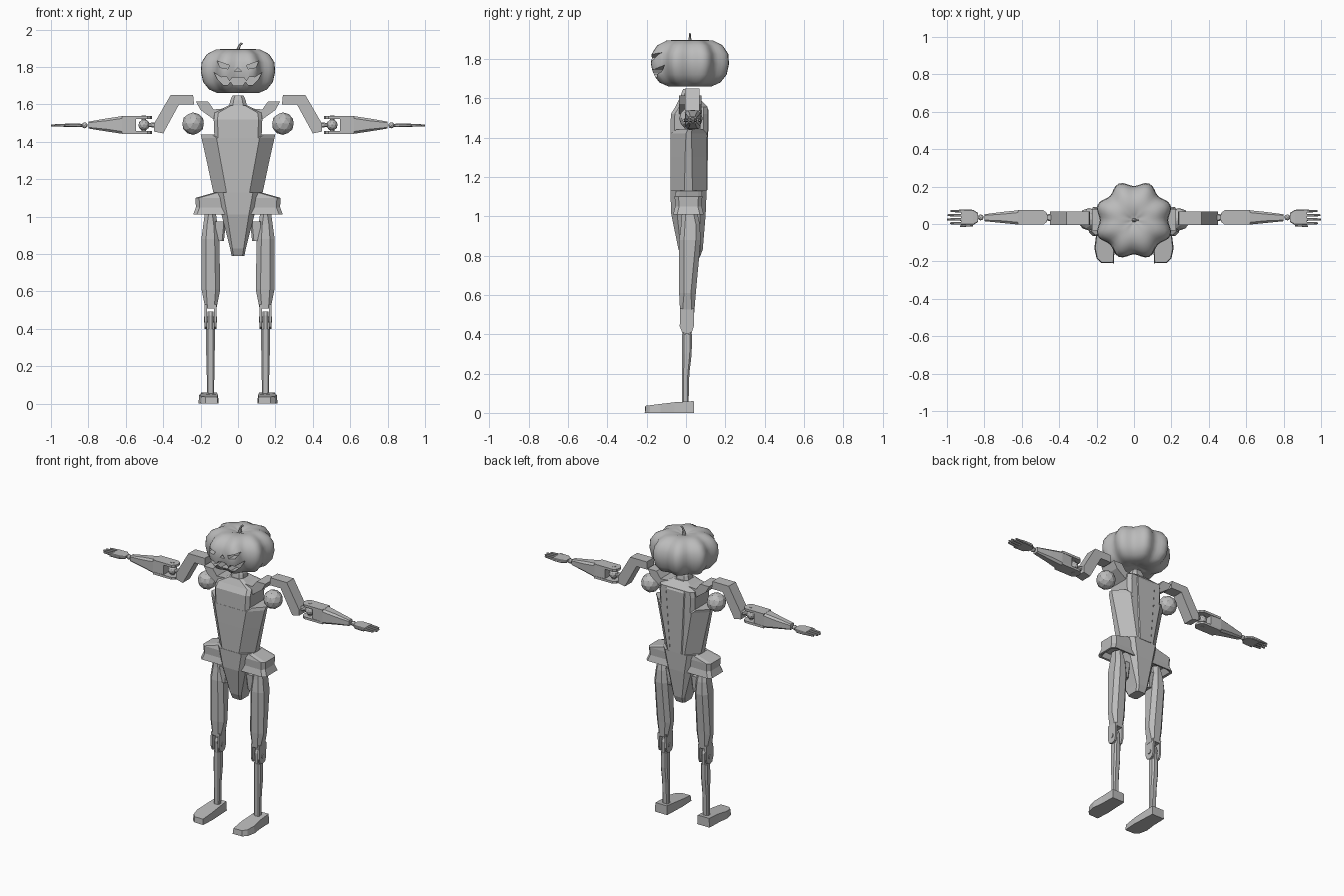
import bpy, bmesh, math
from mathutils import Vector

grey = bpy.data.materials.new("plain grey")
grey.diffuse_color = (0.5, 0.5, 0.5, 1)


def finish(name, bm):
    bmesh.ops.recalc_face_normals(bm, faces=bm.faces)
    me = bpy.data.meshes.new(name)
    bm.to_mesh(me)
    bm.free()
    me.materials.append(grey)
    ob = bpy.data.objects.new(name, me)
    bpy.context.collection.objects.link(ob)
    return ob


def loft(name, rings, s=1):
    """Skin closed rings of equal length, cap both ends; s=-1 mirrors in x."""
    bm = bmesh.new()
    vs = [[bm.verts.new((s * p[0], p[1], p[2])) for p in r] for r in rings]
    n = len(vs[0])
    for a, b in zip(vs, vs[1:]):
        for i in range(n):
            j = (i + 1) % n
            bm.faces.new((a[i], a[j], b[j], b[i]))
    bm.faces.new(vs[0])
    bm.faces.new(vs[-1])
    return finish(name, bm)


def octo(a0, a1, b0, b1, c):
    """Chamfered rectangle in 2D."""
    return [(a0 + c, b0), (a1 - c, b0), (a1, b0 + c), (a1, b1 - c),
            (a1 - c, b1), (a0 + c, b1), (a0, b1 - c), (a0, b0 + c)]


def zr(z, x0, x1, y0, y1, c=0.01):
    return [(a, b, z) for a, b in octo(x0, x1, y0, y1, c)]


def xr(x, y0, y1, z0, z1, c=0.006):
    return [(x, a, b) for a, b in octo(y0, y1, z0, z1, c)]


def slab(name, pts, y0, y1, s=1):
    """Extrude an x-z outline along y."""
    return loft(name, [[(x, y, z) for x, z in pts] for y in (y0, y1)], s)


def ball(name, c, r, s=1, sub=2):
    bm = bmesh.new()
    bmesh.ops.create_icosphere(bm, subdivisions=sub, radius=r)
    bmesh.ops.translate(bm, verts=bm.verts, vec=Vector((s * c[0], c[1], c[2])))
    return finish(name, bm)


def smooth(ob, deg):
    bpy.ops.object.select_all(action='DESELECT')
    bpy.context.view_layer.objects.active = ob
    ob.select_set(True)
    bpy.ops.object.shade_smooth_by_angle(angle=math.radians(deg))


# pumpkin head: eight lobes
profile = [(.04, 1.685), (.3, 1.667), (.55, 1.66), (.78, 1.68), (.94, 1.72), (1, 1.775),
           (.98, 1.825), (.84, 1.868), (.6, 1.893), (.35, 1.897), (.15, 1.887), (.04, 1.878)]
rings = []
for f, z in profile:
    ring = []
    for i in range(64):
        t = math.tau * i / 64
        r = .212 * f * (0.93 - 0.07 * math.cos(8 * t))
        ring.append((r * math.cos(t), .02 + r * math.sin(t), z))
    rings.append(ring)
head = loft("pumpkin_head", rings)

# carved face
eye = [(.112, 1.832), (.045, 1.808), (.055, 1.79), (.095, 1.797)]
half_top = [(.03, 1.745), (.045, 1.725), (.06, 1.747), (.09, 1.745), (.128, 1.77)]
half_low = [(.11, 1.735), (.08, 1.705), (.055, 1.703), (.04, 1.722), (.025, 1.7)]
right_side = half_top + half_low
mouth = right_side + [(-x, z) for x, z in reversed(right_side)]
cutters = [slab("eye_cutter", eye, -.25, -.115, s) for s in (1, -1)]
cutters.append(slab("nose_cutter", [(-.018, 1.777), (.018, 1.777), (0, 1.797)], -.25, -.12))
cutters.append(slab("mouth_cutter", mouth, -.25, -.095))
bpy.context.view_layer.objects.active = head
for c in cutters:
    m = head.modifiers.new("carve", 'BOOLEAN')
    m.operation, m.solver, m.object = 'DIFFERENCE', 'EXACT', c
    bpy.ops.object.modifier_apply(modifier=m.name)
    bpy.data.objects.remove(c)
smooth(head, 40)

# curved stem
stem = []
for x, z, r in [(0, 1.87, .014), (.002, 1.9, .008), (.01, 1.918, .006), (.022, 1.928, .006)]:
    stem.append([(x + r * math.cos(k * math.tau / 6), .02 + r * math.sin(k * math.tau / 6),
                  z - r * math.cos(k * math.tau / 6) * x * 30) for k in range(6)])
smooth(loft("stem", stem), 50)

# neck
loft("neck", [zr(1.57, -.05, .05, -.035, .065, .02), zr(1.62, -.042, .042, -.025, .055, .018),
              zr(1.647, -.03, .03, -.015, .045, .014)])

# torso: wide ribs, narrower upper chest
loft("ribcage", [zr(1.12, -.13, .13, -.078, .103, .07), zr(1.3, -.168, .168, -.08, .105, .075),
                 zr(1.42, -.195, .195, -.08, .108, .08), zr(1.44, -.2, .2, -.05, .09, .06)])
loft("upper_chest", [zr(1.40, -.125, .125, -.08, .108, .02), zr(1.52, -.13, .13, -.077, .11, .02),
                     zr(1.555, -.125, .125, -.055, .11, .02), zr(1.595, -.05, .05, -.035, .07, .015)])
# raised back panel
loft("back_panel", [zr(1.13, -.05, .05, .05, .108), zr(1.54, -.075, .075, .05, .115),
                    zr(1.565, -.07, .07, .04, .1)])

# crotch piece
loft("pelvis", [zr(1.13, -.13, .13, -.08, .105, .05), zr(1.01, -.088, .088, -.075, .1, .03),
                zr(.83, -.042, .042, -.038, .085, .012), zr(.79, -.034, .034, -.02, .07, .01)])

# flared hip belt, hollowed underneath
loft("hip_belt", [zr(1.045, -.2, .2, -.04, .055, .01), zr(1.012, -.225, .225, -.053, .078, .015),
                  zr(1.01, -.24, .24, -.065, .09, .02), zr(1.05, -.225, .225, -.055, .08, .02),
                  zr(1.1, -.228, .228, -.058, .083, .02), zr(1.128, -.13, .13, -.05, .08, .02)])

for s, side in ((1, "left"), (-1, "right")):
    # shoulder strap
    slab(side + "_shoulder_strap", [(.05, 1.58), (.13, 1.573), (.16, 1.615), (.225, 1.615),
                                    (.2, 1.57), (.13, 1.52), (.05, 1.52)], -.035, .08, s)
    smooth(ball(side + "_shoulder_ball", (.24, .025, 1.497), .06, s), 15)
    # bent upper arm
    slab(side + "_upper_arm", [(.235, 1.6), (.24, 1.65), (.36, 1.65), (.45, 1.495), (.45, 1.455),
                               (.40, 1.445), (.315, 1.6)], -.005, .068, s)
    # elbow: tongue, ball and fork plates
    loft(side + "_elbow_tongue", [xr(.44, .015, .055, 1.475, 1.505), xr(.48, .02, .05, 1.48, 1.5)], s)
    ball(side + "_elbow_ball", (.503, .035, 1.49), .03, s)
    for k, z in (("lower", 1.443), ("upper", 1.523)):
        plate = [(.62, -.004), (.62, .074), (.485, .074), (.467, .06),
                 (.46, .035), (.467, .01), (.485, -.004)]
        loft(f"{side}_{k}_elbow_plate", [[(x, y, h) for x, y in plate] for h in (z, z + .015)], s)
    bm_pin = [[(.503 + .012 * math.cos(k * math.tau / 8), .035 + .012 * math.sin(k * math.tau / 8), z)
               for k in range(8)] for z in (1.442, 1.54)]
    loft(side + "_elbow_pin", bm_pin, s)
    loft(side + "_forearm", [xr(.545, 0, .07, 1.448, 1.532), xr(.62, -.003, .073, 1.443, 1.537, .012),
                             xr(.70, .005, .065, 1.455, 1.525, .012),
                             xr(.80, .015, .052, 1.471, 1.508)], s)
    ball(side + "_wrist_ball", (.82, .035, 1.488), .016, s)
    # hand
    loft(side + "_palm", [xr(.835, .01, .06, 1.48, 1.496, .004), xr(.86, -.005, .076, 1.478, 1.498, .004),
                          xr(.925, -.005, .078, 1.479, 1.497, .004)], s)
    for k, (y, end) in enumerate([(.069, .982), (.047, .997), (.025, 1.0), (.004, .985)]):
        loft(f"{side}_finger_{k}", [xr(.92, y - .008, y + .008, 1.48, 1.496, .004),
                                    xr(end, y - .005, y + .005, 1.483, 1.493, .003)], s)
    loft(side + "_thumb", [xr(.86, -.012, .006, 1.48, 1.496, .004), xr(.93, -.017, -.007, 1.482, 1.494, .003)], s)

    # hip joint block and thigh
    loft(side + "_hip_joint", [zr(.87, .075, .13, -.015, .045), zr(.975, .065, .13, -.02, .05)], s)
    loft(side + "_thigh", [zr(.51, .115, .175, -.03, .042, .012), zr(.61, .095, .195, -.035, .05, .025),
                           zr(.88, .1, .196, -.035, .075, .025), zr(.96, .11, .185, -.025, .07, .02),
                           zr(1.03, .12, .175, -.02, .055, .02)], s)
    # knee fork plates with rounded ends
    side_outline = [(-.03, .53), (-.032, .44), (-.02, .41), (.005, .4), (.03, .41), (.04, .44), (.042, .53)]
    for k, x in (("inner", .116), ("outer", .166)):
        loft(f"{side}_{k}_knee_plate", [[(h, y, z) for y, z in side_outline] for h in (x, x + .012)], s)
    loft(side + "_knee_pin", [[(x, .005 + .015 * math.cos(k * math.tau / 8), .45 + .015 * math.sin(k * math.tau / 8))
                               for k in range(8)] for x in (.112, .182)], s)
    loft(side + "_knee_tongue", [zr(.39, .132, .162, -.018, .028, .006), zr(.47, .132, .162, -.02, .03, .006),
                                 zr(.492, .132, .162, -.01, .02, .006)], s)
    # shin and foot
    loft(side + "_shin", [zr(.05, .128, .165, -.02, .013, .006), zr(.2, .126, .168, -.02, .017, .008),
                          zr(.3, .124, .171, -.02, .029, .01), zr(.4, .124, .17, -.02, .03, .01)], s)
    foot = [(.11, .04), (.2, .04), (.203, -.06), (.212, -.13), (.2, -.185), (.175, -.208), (.108, -.21), (.103, -.12)]
    top = lambda y: .06 if y > -.01 else .06 + (y + .01) * .12
    loft(side + "_foot", [[(x, y, 0) for x, y in foot],
                          [(.152 + (x - .152) * .92, y * .985, top(y)) for x, y in foot]], s)
